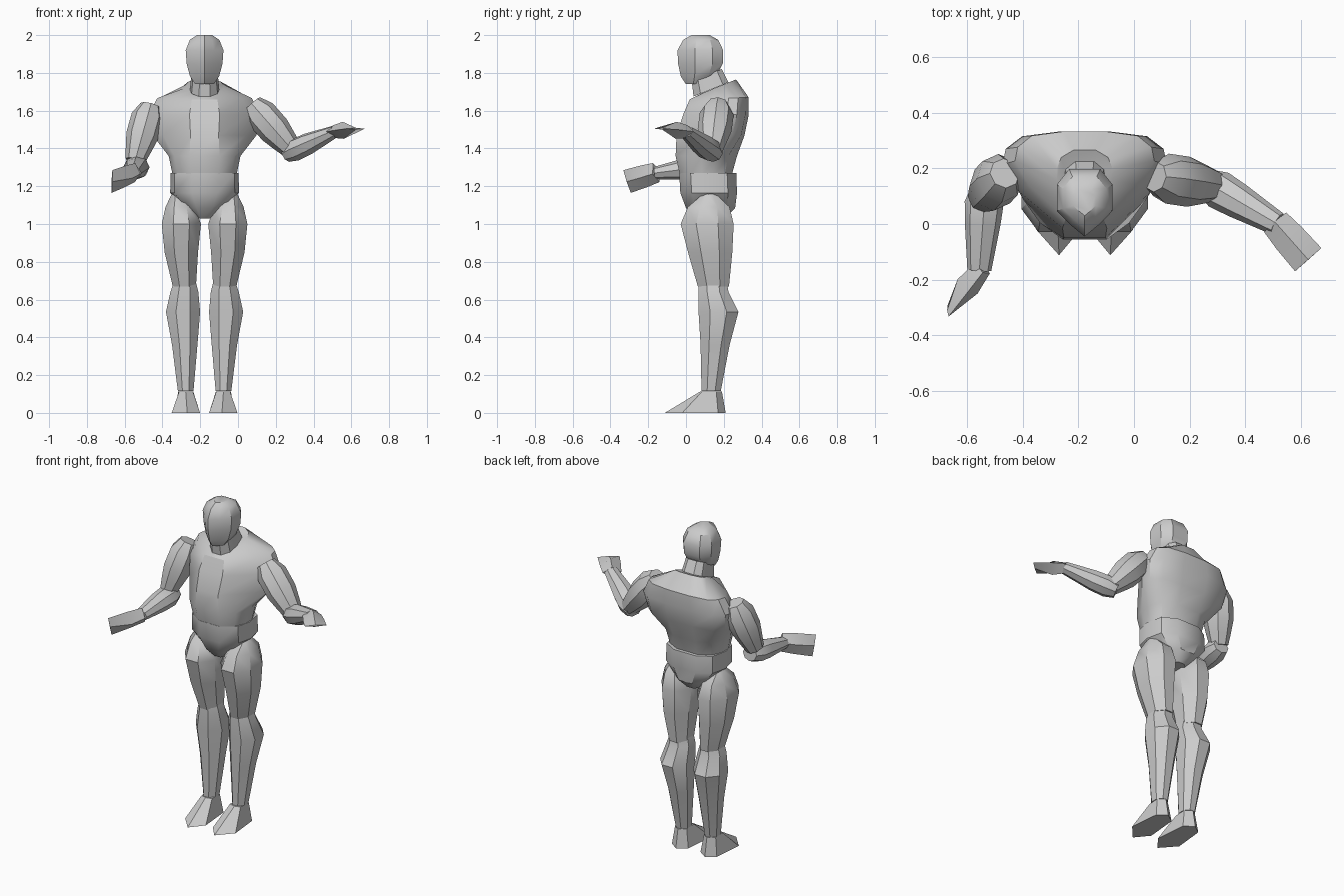
import bpy, bmesh, math
from mathutils import Vector

if "Cube" in bpy.data.objects:
    bpy.data.objects.remove(bpy.data.objects["Cube"])

CX = -0.177  # body centre line

# half cross-sections, front to back: (share of half width, share of depth)
CHEST = [(.27, 0), (.80, .38), (1, .66), (.96, .82), (.76, .95), (.3, 1)]
OVAL = [(.38, 0), (.88, .2), (1, .5), (.88, .84), (.42, 1)]
WAIST = [(.42, 0), (.84, .18), (1, .42), (1, .64), (.84, .86), (.4, 1)]
HEAD = [(0, 0), (.5, .17), (1, .38), (1, .77), (.56, 1)]


def loft(name, rings):
    """Skin equal-length rings and cap both ends."""
    bm = bmesh.new()
    rows = [[bm.verts.new(p) for p in ring] for ring in rings]
    n = len(rows[0])
    for a, b in zip(rows, rows[1:]):
        for i in range(n):
            j = (i + 1) % n
            bm.faces.new((a[i], a[j], b[j], b[i]))
    bm.faces.new(rows[0])
    bm.faces.new(rows[-1])
    bmesh.ops.recalc_face_normals(bm, faces=bm.faces)
    me = bpy.data.meshes.new(name)
    bm.to_mesh(me)
    bm.free()
    ob = bpy.data.objects.new(name, me)
    bpy.context.collection.objects.link(ob)
    bpy.ops.object.select_all(action='DESELECT')
    ob.select_set(True)
    bpy.context.view_layer.objects.active = ob
    bpy.ops.object.shade_smooth_by_angle(angle=math.radians(35))
    return ob


def section(plan, hw, y0, y1, z0, z1=None):
    """Symmetric ring; z runs from z0 at the front to z1 at the back."""
    z1 = z0 if z1 is None else z1
    full = plan + [(-x, y) for x, y in reversed(plan) if x > 0]
    return [(CX + x * hw, y0 + y * (y1 - y0), z0 + y * (z1 - z0)) for x, y in full]


def column(name, side, rows, n=8):
    """Vertical limb from rows of (z, offset, y, rx, ry)."""
    rings = []
    for z, off, y, rx, ry in rows:
        rings.append([(CX + side * off + rx * 1.04 * math.cos(a), y + ry * 1.04 * math.sin(a), z)
                      for a in (math.tau * (i + .5) / n for i in range(n))])
    return loft(name, rings)


def limb(name, a, b, side, rows, n=8):
    """Limb along a-b from rows of (t, radius along side, other radius)."""
    a, b = Vector(a), Vector(b)
    d = (b - a).normalized()
    u = Vector(side)
    u = (u - d * u.dot(d)).normalized()
    v = d.cross(u)
    rings = []
    for t, r1, r2 in rows:
        c = a.lerp(b, t)
        rings.append([c + u * r1 * math.cos(k) + v * r2 * math.sin(k)
                      for k in (math.tau * i / n for i in range(n))])
    return loft(name, rings)


# head and neck
loft("head", [section(HEAD, *r) for r in [
    (.05, .0, .10, 1.74, 1.745), (.078, -.027, .165, 1.78, 1.79),
    (.095, -.042, .195, 1.85), (.10, -.045, .197, 1.92),
    (.078, -.015, .17, 1.975), (.04, .03, .125, 2.0)]])
loft("neck", [section(OVAL, *r) for r in [
    (.078, .04, .225, 1.675, 1.75), (.07, .03, .19, 1.76, 1.82)]])

# torso and pelvis
loft("torso", [
    section(WAIST, .167, -.03, .24, 1.25),
    section(WAIST, .19, -.055, .27, 1.36),
    section(CHEST, .275, -.05, .31, 1.47),
    section(CHEST, .295, -.015, .332, 1.58),
    section(CHEST, .25, .02, .332, 1.66, 1.67),
    section(WAIST, .10, .08, .265, 1.69, 1.765)])
loft("pelvis", [section(OVAL, *r) for r in [
    (.05, .05, .21, 1.03), (.11, .0, .26, 1.085),
    (.182, -.03, .27, 1.165), (.18, -.036, .266, 1.27)]])

# legs, both sides
for label, s in (("right", -1), ("left", 1)):
    column(label + "_thigh", s, [
        (1.16, .14, .125, .035, .035), (1.09, .128, .12, .082, .115),
        (1.0, .123, .112, .108, .146), (.85, .123, .128, .092, .122),
        (.67, .107, .145, .064, .086)])
    column(label + "_shin", s, [
        (.69, .105, .142, .062, .078), (.64, .107, .145, .077, .083),
        (.535, .114, .172, .094, .11), (.36, .105, .154, .07, .08),
        (.115, .1, .133, .043, .053)])
    base = [(.174, -.02), (.092, -.112), (.024, -.03), (.042, .17), (.1, .21), (.155, .17)]
    top = [(.135, .085), (.1, .075), (.062, .085), (.06, .16), (.1, .19), (.14, .16)]
    loft(label + "_foot", [[(CX + s * x, y, z) for x, y in ring]
                           for ring, z in ((base, 0), (top, .113))])

# arms, same profiles in two poses
UPPER = [(-.17, .055, .055), (.08, .09, .085), (.5, .09, .085), (.8, .072, .068), (1.05, .055, .052)]
FORE = [(-.08, .05, .045), (.12, .07, .06), (.4, .064, .058), (1, .043, .033)]
PALM = [(-.05, .053, .034), (.4, .06, .045), (1, .063, .004)]
poses = {
    "right": ((-.475, .17, 1.585), (-.542, .1, 1.345), (-.535, .11, 1.305), (-.555, -.165, 1.27),
              (-.55, -.165, 1.27), (-.667, -.312, 1.225), (1, 0, 0), (0, .35, -.94)),
    "left": ((.105, .165, 1.6), (.285, .138, 1.395), (.275, .14, 1.38), (.515, .0, 1.49),
             (.512, .0, 1.49), (.625, -.128, 1.505), (.5, .85, 0), (.76, .65, 0)),
}
for label, (sh, el, e2, wr, h0, h1, fside, hside) in poses.items():
    limb(label + "_upper_arm", sh, el, (0, 1, 0), UPPER)
    limb(label + "_forearm", e2, wr, fside, FORE)
    limb(label + "_hand", h0, h1, hside, PALM, 4)
